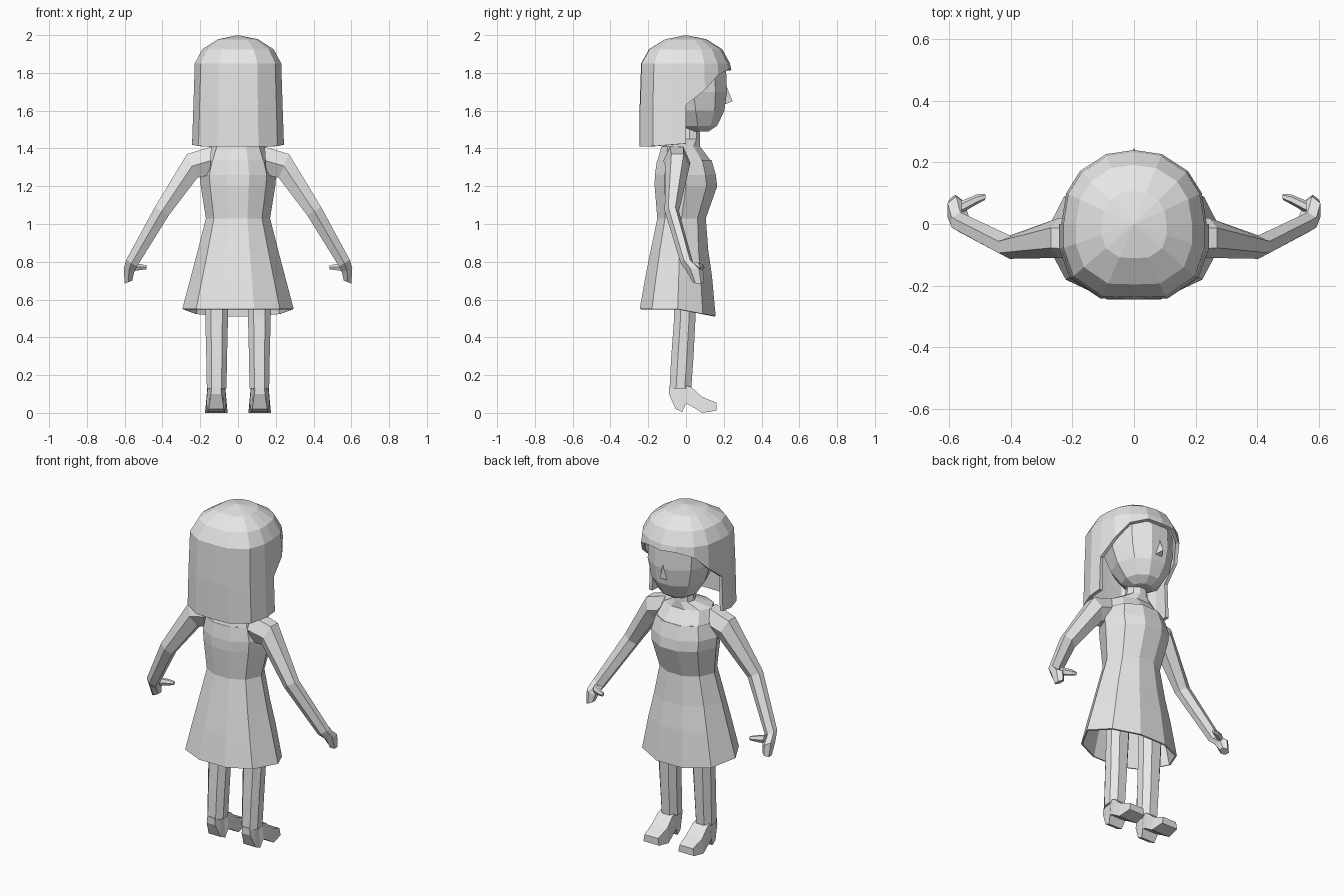
import bpy
import bmesh

if "Cube" in bpy.data.objects:
    bpy.data.objects.remove(bpy.data.objects["Cube"])

skin_grey = bpy.data.materials.new("light_grey")
skin_grey.diffuse_color = (0.8, 0.8, 0.8, 1)
skin_grey.use_nodes = True
skin_grey.node_tree.nodes["Principled BSDF"].inputs["Base Color"].default_value = skin_grey.diffuse_color


def make(name, verts, faces, mirror=False):
    bm = bmesh.new()
    vs = [bm.verts.new(v) for v in verts]
    for f in faces:
        bm.faces.new([vs[i] for i in f])
    bmesh.ops.recalc_face_normals(bm, faces=bm.faces)
    me = bpy.data.meshes.new(name)
    bm.to_mesh(me)
    bm.free()
    me.materials.append(skin_grey)
    ob = bpy.data.objects.new(name, me)
    bpy.context.collection.objects.link(ob)
    if mirror:
        m = ob.modifiers.new("mirror", 'MIRROR')
        m.use_clip = True
    return ob


def loft(name, rings, mirror=False, caps=(True, True)):
    n = len(rings[0])
    verts = [v for r in rings for v in r]
    faces = []
    for k in range(len(rings) - 1):
        for i in range(n):
            j = (i + 1) % n
            faces.append((k * n + i, k * n + j, (k + 1) * n + j, (k + 1) * n + i))
    if caps[0]:
        faces.append(tuple(range(n)))
    if caps[1]:
        faces.append(tuple(range(len(verts) - n, len(verts))))
    return make(name, verts, faces, mirror)


HALF = [(0.29, 1), (0.77, 0.66), (1, 0), (0.75, -0.68), (0.29, -1)]
TEN = HALF + [(-x, y) for x, y in reversed(HALF)]
EIGHT = [(.5, 1), (1, .4), (1, -.4), (.5, -1), (-.5, -1), (-1, -.4), (-1, .4), (-.5, 1)]
SIX = [(1, .5), (1, -.5), (0, -1), (-1, -.5), (-1, .5), (0, 1)]


# horizontal ring: height, half width, back y, front y, centre x, drop at the front
def ring(z, w, yb, yf, cx=0, drop=0, shape=TEN):
    c, h = (yb + yf) / 2, (yf - yb) / 2
    return [(cx + w * x, c + h * y, z - (drop * y if y > 0.5 else 0)) for x, y in shape]


# dress, open at the hem
dress = loft("dress", [
    ring(0.55, 0.295, -0.245, 0.157, drop=0.038),
    ring(0.72, 0.25, -0.215, 0.138),
    ring(0.86, 0.213, -0.187, 0.118),
    ring(1.03, 0.17, -0.152, 0.105),
    ring(1.20, 0.197, -0.166, 0.165),
    ring(1.26, 0.202, -0.165, 0.158),
    ring(1.34, 0.18, -0.153, 0.135)], caps=(False, False))
s = dress.modifiers.new("cloth", 'SOLIDIFY')
s.thickness = 0.01
s.offset = -1

# upper chest, shoulders and neck
loft("chest_and_neck", [
    ring(1.33, 0.18, -0.153, 0.135), ring(1.41, 0.15, -0.13, 0.075),
    ring(1.45, 0.065, -0.04, 0.075), ring(1.53, 0.055, -0.03, 0.07)])

# head
loft("head", [
    ring(1.49, 0.06, 0.02, 0.12), ring(1.52, 0.11, -0.04, 0.165),
    ring(1.60, 0.16, -0.10, 0.203), ring(1.70, 0.185, -0.14, 0.217),
    ring(1.82, 0.185, -0.15, 0.212), ring(1.91, 0.13, -0.12, 0.15)])
make("nose", [(-.027, .198, 1.63), (.027, .198, 1.63), (0, .21, 1.74), (0, .246, 1.65)],
     [(0, 1, 3), (1, 2, 3), (2, 0, 3), (0, 2, 1)])

# hair: half outline front to back, fringe edge heights, closed crown
plan = [(0, .24), (.09, .227), (.175, .172), (.22, .10), (.236, 0),
        (.236, -.08), (.203, -.175), (.105, -.242), (0, -.245)]
fringe = [1.815, 1.82, 1.79, 1.71, 1.63, 1.63, 1.63, 1.63, 1.63]
n = len(plan)
verts = [(0, 0, 2.0)]
for z, k in ((1.978, 0.45), (1.925, 0.8), (1.85, 0.97)):
    verts += [(x * k, y * k, z) for x, y in plan]
verts += [(x, y, z) for (x, y), z in zip(plan, fringe)]
verts += [(x * 1.03, y, 1.41 + max(0, y + 0.2) * 0.08) for x, y in plan[4:]]
faces = [(0, i + 1, i + 2) for i in range(n - 1)]
for k in range(3):
    a = 1 + k * n
    faces += [(a + i, a + i + 1, a + n + i + 1, a + n + i) for i in range(n - 1)]
e, b = 1 + 3 * n, 1 + 4 * n
faces += [(e + 4 + i, e + 5 + i, b + i + 1, b + i) for i in range(n - 5)]
hair = make("hair", verts, faces, True)
s = hair.modifiers.new("thickness", 'SOLIDIFY')
s.thickness = 0.02
s.offset = -1


# arm section: outer and inner (x, z), centre y, half depth
def arm_ring(outer, inner, cy, d):
    cx, cz = (outer[0] + inner[0]) / 2, (outer[1] + inner[1]) / 2
    hx, hz = (outer[0] - inner[0]) / 2, (outer[1] - inner[1]) / 2
    return [(cx + hx * u, cy + d * v, cz + hz * u) for u, v in SIX]


# arms with hands
loft("arm", [
    arm_ring((.14, 1.41), (.15, 1.26), -.05, .07),
    arm_ring((.27, 1.37), (.215, 1.245), -.045, .065),
    arm_ring((.44, 1.09), (.367, 1.045), -.075, .038),
    arm_ring((.592, .81), (.535, .775), .005, .033),
    arm_ring((.605, .765), (.55, .745), .045, .045),
    arm_ring((.60, .685), (.56, .70), .065, .03)], True)
loft("thumb", [
    arm_ring((.56, .795), (.56, .75), .055, .02),
    arm_ring((.51, .787), (.51, .757), .08, .016),
    arm_ring((.482, .78), (.485, .76), .088, .01)], True)

# legs
loft("leg", [ring(z, w, yb, yf, 0.113, shape=EIGHT) for z, w, yb, yf in (
    (0.72, .065, -.06, .06), (0.50, .06, -.063, .05),
    (0.30, .055, -.078, .04), (0.13, .052, -.087, .028))], True)

# feet: y, bottom, top, half width
loft("foot", [[(.115 - w, y, lo), (.115 + w, y, lo), (.115 + w * .85, y, hi), (.115 - w * .85, y, hi)]
              for y, lo, hi, w in (
    (-.09, .10, .14, .028), (-.055, .02, .145, .04), (-.02, .005, .145, .045),
    (0, .05, .145, .052), (.03, .035, .135, .056), (.085, 0, .085, .06),
    (.162, .012, .053, .052))], True)
